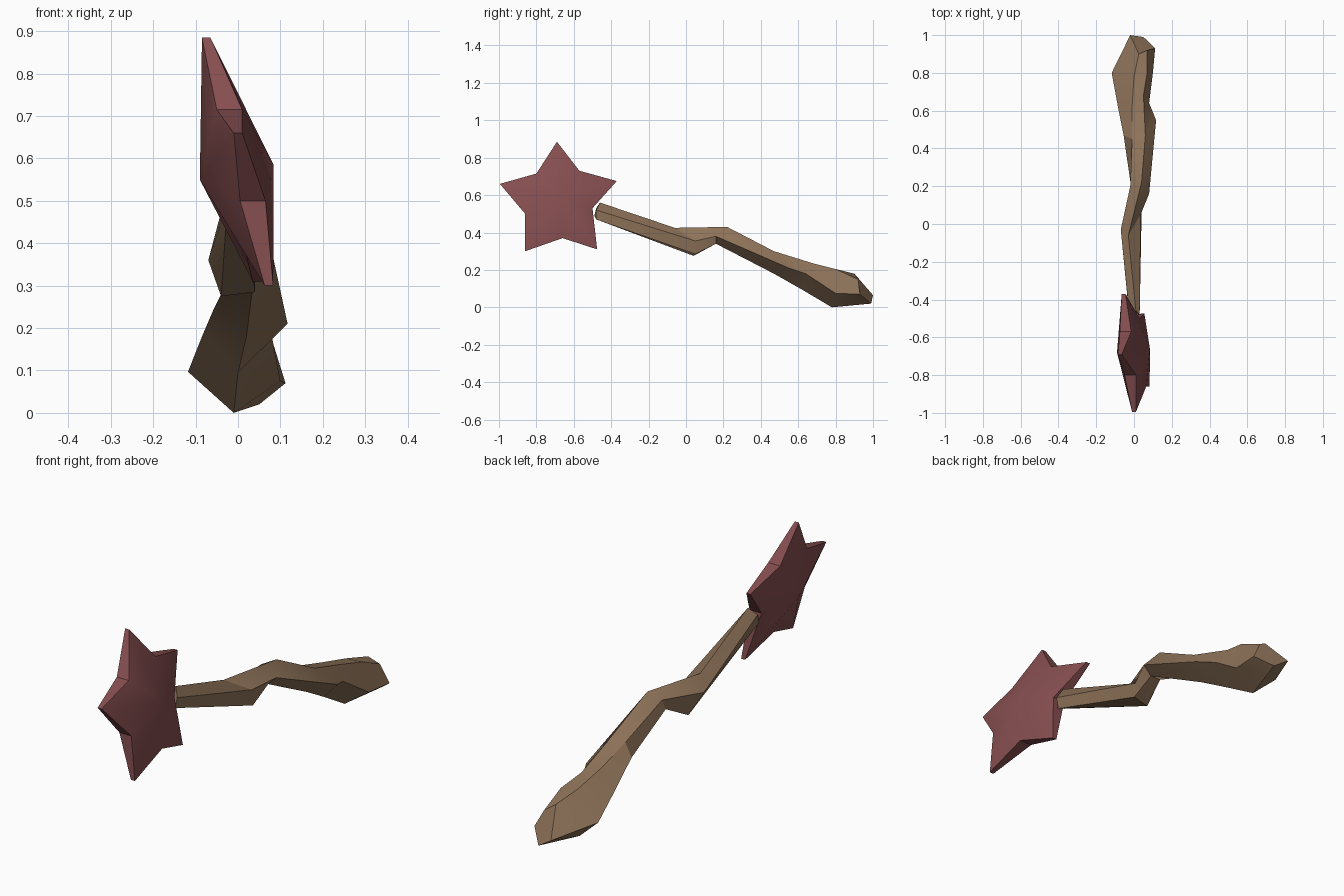
import bpy, bmesh, math

if "Cube" in bpy.data.objects:
    bpy.data.objects.remove(bpy.data.objects["Cube"])


def material(name, rgb):
    m = bpy.data.materials.new(name)
    m.diffuse_color = (*rgb, 1.0)
    m.use_nodes = True
    m.node_tree.nodes["Principled BSDF"].inputs["Base Color"].default_value = m.diffuse_color
    return m


def make_object(name, bm, mat, angle):
    bmesh.ops.recalc_face_normals(bm, faces=bm.faces)
    mesh = bpy.data.meshes.new(name)
    bm.to_mesh(mesh)
    bm.free()
    mesh.materials.append(mat)
    ob = bpy.data.objects.new(name, mesh)
    bpy.context.collection.objects.link(ob)
    bpy.ops.object.select_all(action='DESELECT')
    ob.select_set(True)
    bpy.context.view_layer.objects.active = ob
    bpy.ops.object.shade_smooth_by_angle(angle=math.radians(angle))
    return ob


wood = material("brown wood", (0.27, 0.17, 0.10))
red = material("dull red", (0.24, 0.077, 0.08))

# Crooked wooden handle: five-sided rings (lower left, upper left, top, right, bottom)
rings = [
    [(-.025, -.49, .49), (-.025, -.48, .53), (.01, -.46, .56), (.03, -.48, .52), (.02, -.48, .47)],
    [(-.04, .04, .275), (-.07, -.03, .36), (-.03, -.06, .425), (.035, .05, .355), (.04, .05, .285)],
    [(-.01, .16, .34), (-.02, .20, .40), (.04, .22, .43), (.08, .16, .38), (.04, .16, .34)],
    [(-.055, .47, .25), (-.01, .45, .30), (.06, .47, .30), (.117, .55, .21), (.02, .47, .18)],
    [(-.085, .62, .18), (-.01, .62, .25), (.05, .68, .235), (.08, .64, .18), (.0, .62, .095)],
    [(-.118, .80, .097), (.0, .78, .21), (.07, .80, .205), (.10, .80, .075), (-.01, .78, .0)],
    [(-.02, 1.0, .065), (.025, .90, .18), (.07, .92, .15), (.112, .93, .07), (.05, .99, .02)],
]
bm = bmesh.new()
loops = [[bm.verts.new(p) for p in ring] for ring in rings]
for a, b in zip(loops, loops[1:]):
    for i in range(5):
        j = (i + 1) % 5
        bm.faces.new((a[i], a[j], b[j], b[i]))
bm.faces.new(loops[0])
bm.faces.new(loops[-1])
make_object("handle", bm, wood, 30)

# Puffed five-pointed star: rim outline (x, y, z), tips alternating with valleys
outline = [
    (-.075, -.69, .885), (-.045, -.57, .73), (-.055, -.37, .675), (.00, -.50, .53),
    (.045, -.475, .31), (.05, -.66, .37), (.073, -.86, .30), (.035, -.86, .50),
    (.0, -.995, .66), (-.02, -.80, .715),
]
bm = bmesh.new()
sides = []
for s, apex in ((-1, (-.09, -.68, .55)), (1, (.084, -.66, .585))):
    half = (.010, .030)  # tips are thin, valleys thicker
    rim = [bm.verts.new((x + s * half[i % 2], y, z)) for i, (x, y, z) in enumerate(outline)]
    centre = bm.verts.new(apex)
    for i in range(10):
        bm.faces.new((rim[i], rim[(i + 1) % 10], centre))
    sides.append(rim)
for i in range(10):
    j = (i + 1) % 10
    bm.faces.new((sides[0][i], sides[0][j], sides[1][j], sides[1][i]))
make_object("star", bm, red, 35)
